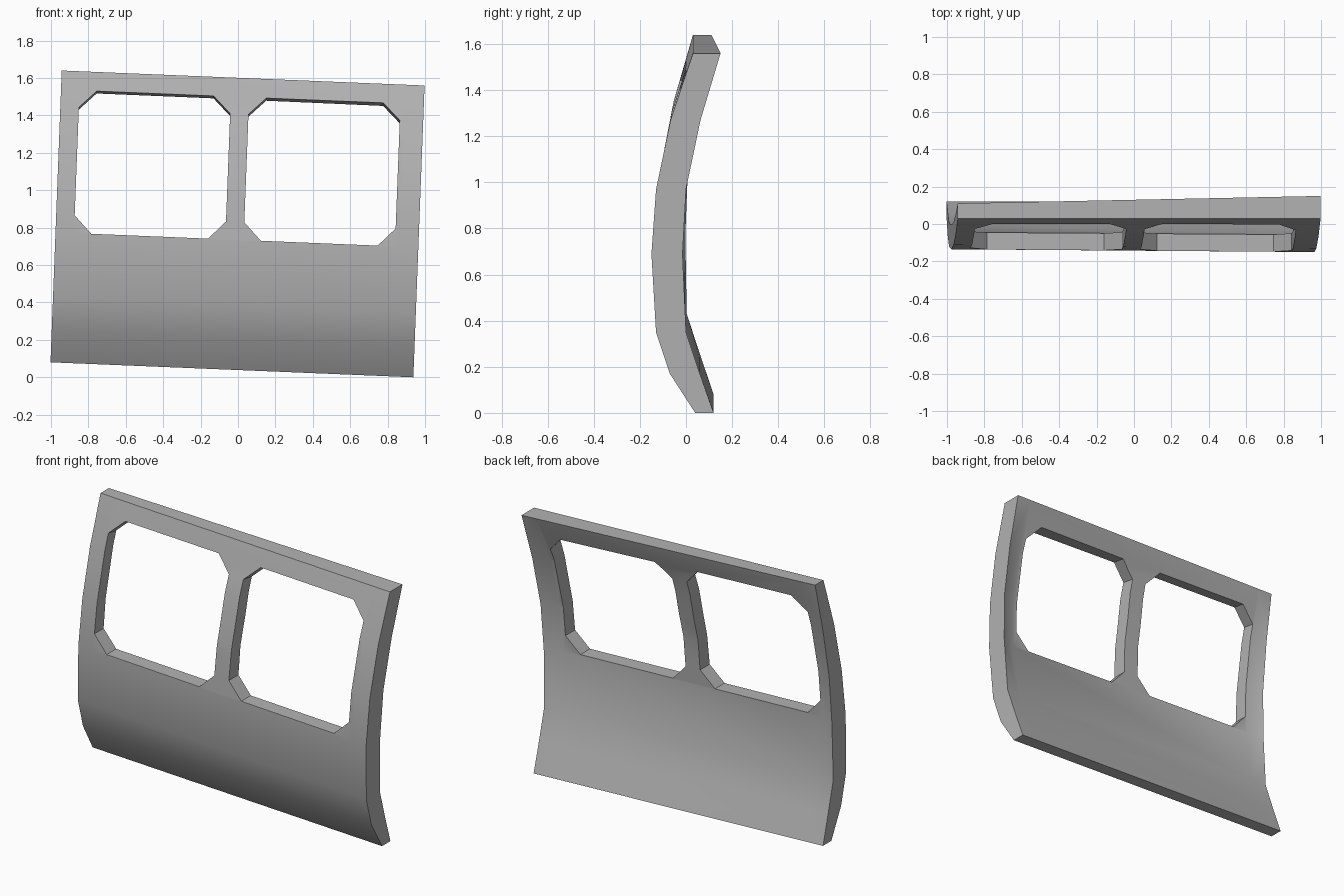
import bpy, bmesh
from math import radians

if "Cube" in bpy.data.objects:
    bpy.data.objects.remove(bpy.data.objects["Cube"])


def place(u, y, w):
    # sheared panel frame: u across (-1..1), w up (0..1.56)
    return (-0.0325 + 0.0385 * w + 0.97 * u, y, 0.04 + w - 0.04 * u)


def loft(name, rings, paired_caps=False):
    # closed solid from equal-sized rings of points
    bm = bmesh.new()
    rows = [[bm.verts.new(p) for p in ring] for ring in rings]
    n = len(rows[0])
    for a, b in zip(rows, rows[1:]):
        for i in range(n):
            j = (i + 1) % n
            bm.faces.new((a[i], a[j], b[j], b[i]))
    for row in (rows[0], rows[-1]):
        if paired_caps:  # ladder of quads between front and back profile
            for i in range(n // 2 - 1):
                bm.faces.new((row[i], row[i + 1], row[n - 2 - i], row[n - 1 - i]))
        else:
            bm.faces.new(row)
    bmesh.ops.recalc_face_normals(bm, faces=bm.faces[:])
    bmesh.ops.triangulate(bm, faces=bm.faces[:])
    me = bpy.data.meshes.new(name)
    bm.to_mesh(me)
    bm.free()
    ob = bpy.data.objects.new(name, me)
    bpy.context.collection.objects.link(ob)
    return ob


# curved door panel: front profiles at both ends, back profile thicker at the ends
heights = [0, 0.17, 0.35, 0.69, 0.97, 1.27, 1.56]
front_left = [0.04, -0.062, -0.12, -0.135, -0.112, -0.054, 0.03]
front_right = [0.04, -0.07, -0.13, -0.15, -0.13, -0.067, 0.03]
backs = [
    (-1.0, [0.12, 0.062, 0.003, -0.003, 0.008, 0.052, 0.11]),
    (-0.9, [0.12, 0.058, -0.005, -0.045, -0.03, 0.025, 0.112]),
    (0.9, [0.12, 0.058, -0.012, -0.057, -0.038, 0.03, 0.148]),
    (1.0, [0.12, 0.06, 0.0, -0.015, 0.0, 0.063, 0.15]),
]
rings = []
for u, back in backs:
    t = (u + 1) / 2
    ring = [place(u, a + (b - a) * t, w)
            for a, b, w in zip(front_left, front_right, heights)]
    ring += [place(u, y, w) for y, w in zip(back[::-1], heights[::-1])]
    rings.append(ring)
panel = loft("door_panel", rings, paired_caps=True)

# dark grey paint
paint = bpy.data.materials.new("grey_paint")
paint.diffuse_color = (0.45, 0.45, 0.45, 1)
paint.use_nodes = True
paint.node_tree.nodes["Principled BSDF"].inputs["Base Color"].default_value = paint.diffuse_color
panel.data.materials.append(paint)

# two chamfered window openings, head sloping down towards the back
bpy.context.view_layer.objects.active = panel
panel.select_set(True)
for k, left in enumerate((-0.898, 0.037)):
    right, low, top, c = left + 0.834, 0.695, 1.458, 0.095
    rings = []
    for y in (-0.3, 0.3):
        d = -0.165 * y
        pts = [(left, low + c), (left + c, low), (right - c, low), (right, low + c),
               (right, top - c + d), (right - c, top + d),
               (left + c, top + d), (left, top - c + d)]
        rings.append([place(u, y, w) for u, w in pts])
    cutter = loft(f"window_cutter_{k}", rings)
    cutter.hide_render = True
    mod = panel.modifiers.new("window", "BOOLEAN")
    mod.operation = "DIFFERENCE"
    mod.solver = "EXACT"
    mod.object = cutter
    bpy.ops.object.modifier_apply(modifier=mod.name)
    bpy.data.objects.remove(cutter)

bpy.ops.object.shade_smooth_by_angle(angle=radians(30))
